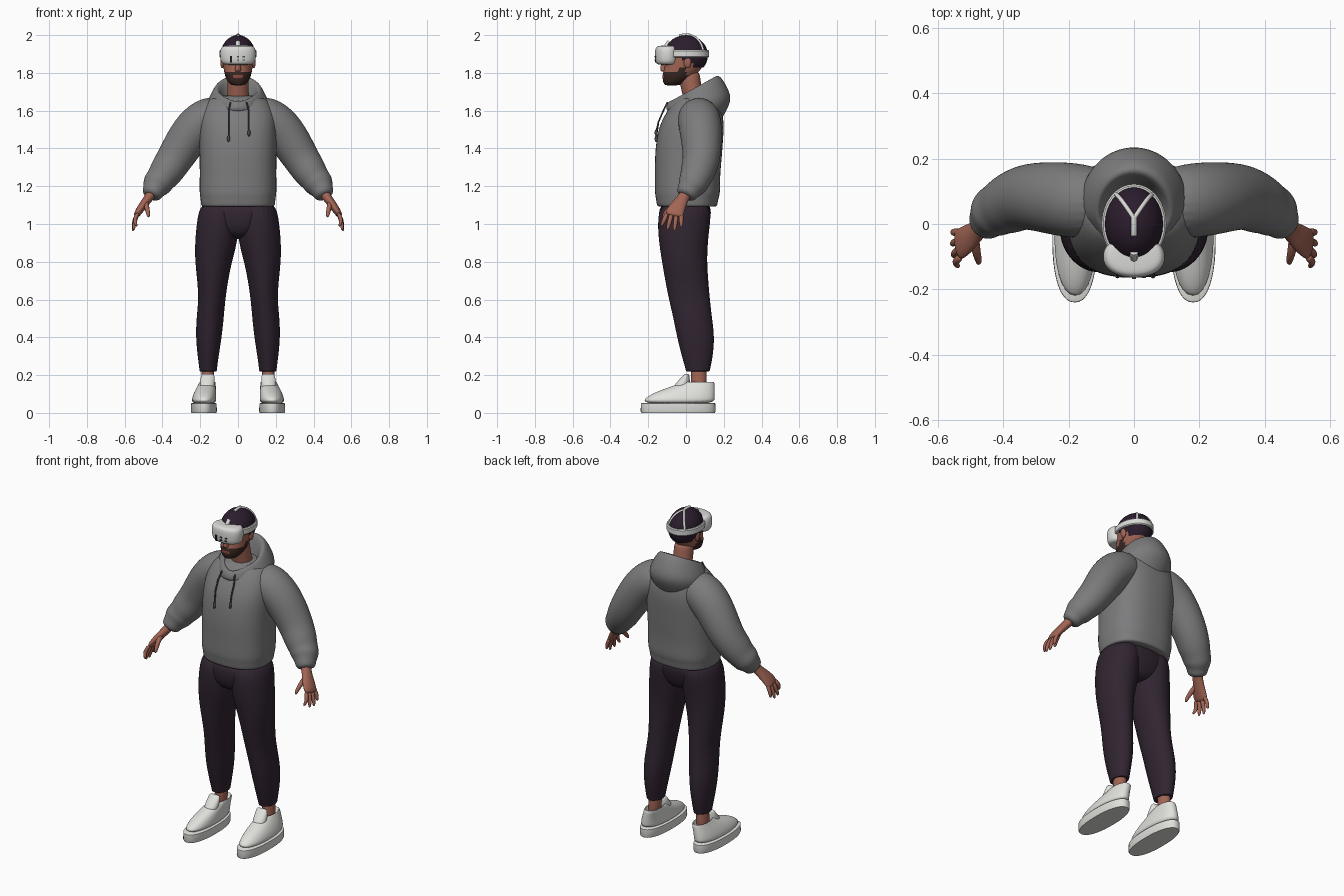
import bpy, bmesh, math
from mathutils import Vector

if "Cube" in bpy.data.objects:
    bpy.data.objects.remove(bpy.data.objects["Cube"])


def material(name, r, g, b):
    m = bpy.data.materials.new(name)
    m.use_nodes = True
    m.diffuse_color = (r, g, b, 1)
    node = next(n for n in m.node_tree.nodes if n.type == 'BSDF_PRINCIPLED')
    node.inputs["Base Color"].default_value = (r, g, b, 1)
    node.inputs["Roughness"].default_value = 0.8
    return m


GREY = material("hoodie grey", .2, .2, .205)
DARK = material("trouser plum black", .03, .018, .03)
SKIN = material("skin", .36, .13, .09)
HAIR = material("hair black", .024, .012, .026)
BEARD = material("beard brown", .04, .02, .016)
LIPS = material("lips", .27, .07, .055)
WHITE = material("shoe white", .75, .75, .72)
SHELL = material("headset white", .7, .7, .68)
CORD = material("cord grey", .07, .07, .075)
BLACK = material("sensor black", .012, .012, .012)


def finish(name, bm, mats, sub=0, mirror=False):
    bmesh.ops.recalc_face_normals(bm, faces=bm.faces[:])
    me = bpy.data.meshes.new(name)
    bm.to_mesh(me)
    bm.free()
    ob = bpy.data.objects.new(name, me)
    bpy.context.collection.objects.link(ob)
    for m in mats:
        me.materials.append(m)
    if mirror:
        ob.modifiers.new("mirror", 'MIRROR').use_mirror_merge = False
    if sub:
        me.shade_smooth()
        mod = ob.modifiers.new("smooth", 'SUBSURF')
        mod.levels = mod.render_levels = sub
    else:
        bpy.ops.object.select_all(action='DESELECT')
        ob.select_set(True)
        bpy.context.view_layer.objects.active = ob
        bpy.ops.object.shade_smooth_by_angle(angle=math.radians(40))
    return ob


def skin_rings(name, rings, mats, sub=2, mirror=False, caps=True, pick=None):
    """Bridge rings of points; pick chooses a material slot from a face centre."""
    bm = bmesh.new()
    loops = [[bm.verts.new(p) for p in ring] for ring in rings]
    n = len(loops[0])
    for a, b in zip(loops, loops[1:]):
        for i in range(n):
            bm.faces.new((a[i], a[(i + 1) % n], b[(i + 1) % n], b[i]))
    if caps:
        bm.faces.new(loops[0])
        bm.faces.new(loops[-1])
    if pick:
        for f in bm.faces:
            f.material_index = pick(f.calc_center_median())
    return finish(name, bm, mats, sub, mirror)


def spow(v, e):
    return math.copysign(abs(v) ** e, v)


def loft(name, pts, mat, n=24, flat=True, power=2.0, **kw):
    """Rings of (x, y, z, half width, half depth), level or square to the path."""
    rings = []
    for i, (x, y, z, ra, rb) in enumerate(pts):
        side, deep = Vector((1, 0, 0)), Vector((0, 1, 0))
        if not flat:
            t = Vector(pts[min(i + 1, len(pts) - 1)][:3]) - Vector(pts[max(i - 1, 0)][:3])
            side = deep.cross(t).normalized()
            deep = t.cross(side).normalized()
        ring = []
        for k in range(n):
            a = math.tau * k / n
            ring.append(Vector((x, y, z)) + side * ra * spow(math.cos(a), 2 / power)
                        + deep * rb * spow(math.sin(a), 2 / power))
        rings.append(ring)
    return skin_rings(name, rings, mat if isinstance(mat, list) else [mat], **kw)


def cord(name, pts, radius, mat):
    cu = bpy.data.curves.new(name, 'CURVE')
    cu.dimensions = '3D'
    cu.bevel_depth, cu.bevel_resolution, cu.use_fill_caps = radius, 2, True
    sp = cu.splines.new('POLY')
    sp.points.add(len(pts) - 1)
    for p, co in zip(sp.points, pts):
        p.co = (*co, 1)
    cu.materials.append(mat)
    bpy.context.collection.objects.link(bpy.data.objects.new(name, cu))


def ball(name, centre, size, mat, mirror=False, keep=None):
    bm = bmesh.new()
    bmesh.ops.create_uvsphere(bm, u_segments=32, v_segments=24, radius=1)
    for v in bm.verts:
        v.co = Vector(c + s * k for c, s, k in zip(centre, size, v.co))
    if keep:
        drop = [f for f in bm.faces if not keep(f.calc_center_median())]
        bmesh.ops.delete(bm, geom=drop, context='FACES')
    return finish(name, bm, [mat], 0, mirror)


# Trousers
loft("trouser_legs", [(.1, 0, 1.13, .1, .14), (.108, -.012, 1.0, .112, .14),
     (.116, -.014, .9, .113, .13), (.13, -.008, .8, .098, .12), (.134, .004, .7, .082, .115),
     (.138, .018, .6, .071, .109), (.148, .036, .5, .073, .103), (.155, .052, .4, .069, .1),
     (.158, .06, .3, .056, .083), (.158, .063, .235, .047, .066), (.158, .063, .22, .046, .064),
     (.158, .063, .219, .04, .055)], DARK, mirror=True)
loft("trouser_seat", [(0, 0, 1.13, .195, .14), (0, -.008, 1.03, .2, .14), (0, -.012, .97, .15, .125),
     (0, -.012, .92, .06, .09)], DARK, power=2.3)

# Shoes and ankles
loft("ankles", [(.158, .068, .26, .035, .042), (.16, .068, .2, .034, .042),
     (.165, .068, .1, .036, .045)], SKIN, n=16, mirror=True)
loft("shoe_soles", [(.181, -.042, 0, .066, .194), (.181, -.042, .008, .069, .198),
     (.181, -.042, .05, .068, .197), (.181, -.042, .053, .06, .19)],
     WHITE, n=40, power=2.3, sub=0, mirror=True)
loft("shoe_uppers", [(.181, -.042, .045, .065, .194), (.179, -.032, .08, .065, .185),
     (.174, -.004, .11, .058, .157), (.168, .03, .135, .051, .122), (.163, .058, .155, .045, .094),
     (.162, .068, .166, .042, .08), (.162, .07, .165, .036, .07), (.162, .07, .13, .033, .06)],
     WHITE, n=28, power=2.2, mirror=True)
loft("shoe_tongues", [(.165, -.035, .12, .042, .05), (.162, -.012, .165, .04, .035),
     (.16, .002, .2, .036, .016), (.16, .004, .207, .03, .01)], WHITE, n=16, mirror=True)

# Hoodie body with ribbed hem
loft("hoodie_body", [(0, .006, 1.092, .185, .15), (0, .006, 1.092, .196, .16), (0, .006, 1.14, .199, .166),
     (0, .008, 1.16, .205, .174), (0, .008, 1.25, .203, .172), (0, .012, 1.35, .204, .178),
     (0, .02, 1.45, .206, .177), (0, .032, 1.53, .205, .17), (0, .046, 1.6, .195, .145),
     (0, .055, 1.65, .165, .12), (0, .06, 1.685, .12, .09)], GREY, n=32, power=2.5)

# Sleeves with soft folds and cuffs
loft("sleeves", [(.07, .06, 1.585, .1, .1), (.17, .07, 1.56, .117, .117), (.25, .08, 1.485, .112, .112),
     (.32, .085, 1.37, .1, .102), (.355, .075, 1.315, .094, .096), (.385, .06, 1.27, .09, .092),
     (.41, .048, 1.235, .078, .082), (.43, .035, 1.21, .079, .08), (.44, .022, 1.19, .066, .068),
     (.448, .012, 1.175, .058, .06), (.463, -.004, 1.145, .05, .053), (.463, -.004, 1.145, .035, .04)],
     GREY, flat=False, mirror=True)


# Hood: tilted oval rings from the shoulder seam over the rim and inside
def hood_ring(y0, z0, y1, z1, half, n=32):
    ring = []
    for k in range(n):
        a = math.tau * k / n
        t = (1 - math.cos(a)) / 2
        pinch = .75 + .25 * min(1, t * 2.5)
        ring.append((half * pinch * math.sin(a), y0 + (y1 - y0) * t, z0 + (z1 - z0) * t))
    return ring


skin_rings("hood", [hood_ring(-.09, 1.59, .18, 1.54, .15), hood_ring(-.105, 1.605, .215, 1.6, .165),
           hood_ring(-.105, 1.62, .245, 1.665, .165), hood_ring(-.1, 1.635, .215, 1.735, .145),
           hood_ring(-.09, 1.65, .178, 1.79, .122), hood_ring(-.075, 1.65, .15, 1.785, .105),
           hood_ring(-.06, 1.64, .13, 1.72, .088), hood_ring(-.04, 1.62, .11, 1.64, .07)],
           [GREY], caps=False)

# Drawstrings with knotted ends
for name, x, end in (("right", -.05, 1.46), ("left", .058, 1.49)):
    cord(name + "_drawstring", [(x * .8, -.098, 1.645), (x, -.122, 1.595), (x, -.146, 1.54),
         (x, -.157, end)], .0045, CORD)
    ball(name + "_drawstring_end", (x, -.158, end - .008), (.008, .008, .018), CORD)

# Hands
loft("palms", [(.452, .003, 1.17, .03, .035), (.475, -.015, 1.135, .024, .03), (.502, -.04, 1.1, .023, .042),
     (.53, -.06, 1.06, .019, .05), (.54, -.065, 1.04, .014, .046)], SKIN, n=16, flat=False, mirror=True)
for name, y, tip in (("index", -.1, (.535, -.132, .985)), ("middle", -.075, (.552, -.1, .965)),
                     ("ring", -.05, (.557, -.062, .96)), ("little", -.026, (.555, -.025, .98))):
    mid = (.551, (y + tip[1]) / 2, (1.055 + tip[2]) / 2)
    loft(name + "_fingers", [(.528, y, 1.06, .013, .014), (*mid, .012, .013), (*tip, .008, .009)],
         SKIN, n=8, flat=False, mirror=True)
loft("thumbs", [(.488, -.035, 1.12, .017, .018), (.484, -.08, 1.09, .015, .016),
     (.476, -.108, 1.06, .012, .013), (.474, -.122, 1.035, .008, .009)], SKIN, n=8, flat=False, mirror=True)


# Head and neck, with the beard and lips as face colours
def face_colour(c):
    if abs(c.x) < .022 and 1.772 < c.z < 1.788 and c.y < -.08:
        return 2
    limit = 1.805 if c.y < -.045 else 1.84
    return 1 if c.z < limit and c.y < .0 else 0


loft("head", [(0, -.075, 1.733, .028, .035), (0, -.067, 1.742, .044, .05), (0, -.055, 1.757, .056, .068),
     (0, -.045, 1.772, .064, .079), (0, -.037, 1.788, .069, .088), (0, -.028, 1.803, .073, .093),
     (0, -.015, 1.825, .077, .1), (0, -.003, 1.87, .083, .108), (0, 0, 1.92, .083, .106),
     (0, 0, 1.96, .066, .085), (0, 0, 1.985, .03, .04)], [SKIN, BEARD, LIPS], n=32, pick=face_colour)
loft("neck", [(0, .055, 1.6, .064, .062), (0, .04, 1.68, .058, .056), (0, .02, 1.75, .055, .056),
     (0, .015, 1.82, .055, .06)], SKIN)
loft("nose", [(0, -.115, 1.806, .018, .016), (0, -.12, 1.818, .017, .02), (0, -.115, 1.86, .01, .015)],
     SKIN, n=12)
ball("ears", (.083, .008, 1.855), (.011, .02, .03), SKIN, mirror=True)

# Hair cap, low at the back and cut above the brow
CROWN, CAP = Vector((0, 0, 1.893)), (.092, .116, .107)
ball("hair", CROWN, CAP, HAIR,
     keep=lambda c: c.z > (1.83 if c.y > .03 else 1.87 if c.y > -.03 else 1.915))

# Headset shell and head band
loft("headset_shell", [(0, -.098, 1.842, .066, .045), (0, -.1, 1.848, .083, .057), (0, -.1, 1.865, .094, .064),
     (0, -.1, 1.92, .096, .065), (0, -.1, 1.938, .086, .058), (0, -.098, 1.945, .07, .045)],
     SHELL, n=32, power=2.2)
loft("head_band", [(0, 0, 1.882, .094, .117), (0, 0, 1.887, .099, .122), (0, 0, 1.916, .099, .122),
     (0, 0, 1.921, .094, .117)], SHELL, n=48, sub=0)


# Forked strap lying on the hair
def over_head(a, b):
    dirs = [Vector(a).lerp(Vector(b), i / 10).normalized() for i in range(11)]
    return [CROWN + Vector(s * k for s, k in zip(CAP, d)) for d in dirs]


for name, s in (("left", 1), ("right", -1)):
    cord(name + "_rear_strap", over_head((.62 * s, .8, .1), (0, .15, 1)), .007, SHELL)
cord("crown_strap", over_head((0, .18, 1), (0, -.3, .95)), .009, SHELL)
cord("front_strap", over_head((0, -.72, .65), (0, -1, .3)), .012, SHELL)

# Headset sensor plates
for i, (x, z, w, h) in enumerate(((-.036, 1.872, .011, .034), (.0, 1.885, .012, .007), (.0, 1.868, .012, .007),
                                  (.03, 1.885, .012, .007), (.03, 1.868, .012, .007))):
    bm = bmesh.new()
    bmesh.ops.create_cube(bm, size=1)
    y = -.1 - .064 * math.sqrt(1 - (x / .096) ** 2)
    for v in bm.verts:
        v.co = Vector((x + v.co.x * w, y + v.co.y * .008, z + v.co.z * h))
    finish("headset_sensor_%d" % (i + 1), bm, [BLACK if i == 0 else CORD])
